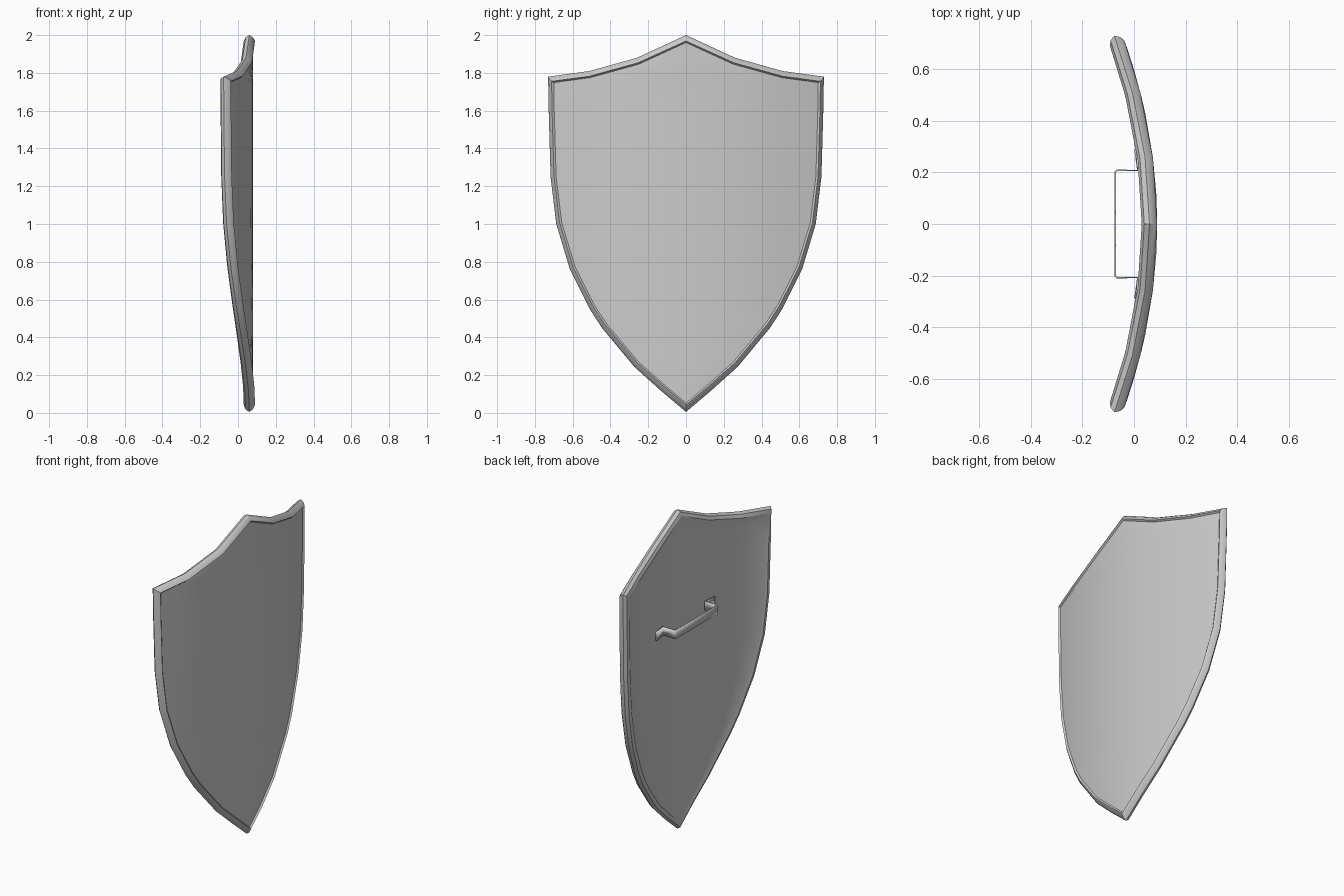
import bpy, bmesh, math
from mathutils import Vector

if "Cube" in bpy.data.objects:
    bpy.data.objects.remove(bpy.data.objects["Cube"])

# Half outline (y, z) from the top tip down to the bottom tip
HALF = [(0, 2.0), (0.26, 1.88), (0.51, 1.81), (0.73, 1.78), (0.727, 1.6), (0.717, 1.25),
        (0.687, 1.0), (0.615, 0.76), (0.51, 0.55), (0.445, 0.45), (0.275, 0.245),
        (0.13, 0.115), (0, 0.005)]
OUTLINE = [Vector(p) for p in HALF] + [Vector((-y, z)) for y, z in HALF[-2:0:-1]]
N, LAST = len(OUTLINE), len(HALF) - 1
CURVE = 0.255


def bend(y, z, off):
    """Place a point on the bowed shield, pushed along its normal."""
    n = Vector((1, 2 * CURVE * y)).normalized()
    return (0.06 - CURVE * y * y + off * n.x, y + off * n.y, z)


def inset(d):
    """Outline moved inwards by d with mitred corners."""
    pts = []
    for i, p in enumerate(OUTLINE):
        a = (p - OUTLINE[i - 1]).normalized()
        b = (OUTLINE[(i + 1) % N] - p).normalized()
        na, nb = Vector((a.y, -a.x)), Vector((b.y, -b.x))
        pts.append(p + (na + nb) * d / (1 + na.dot(nb)))
    return pts


def finish(bm, name, angle):
    bmesh.ops.recalc_face_normals(bm, faces=bm.faces)
    me = bpy.data.meshes.new(name)
    bm.to_mesh(me)
    bm.free()
    ob = bpy.data.objects.new(name, me)
    bpy.context.collection.objects.link(ob)
    bpy.context.view_layer.objects.active = ob
    ob.select_set(True)
    bpy.ops.object.shade_smooth_by_angle(angle=math.radians(angle))
    ob.select_set(False)
    return ob


# Shield body: rounded rim section (inset, offset) from back to front
bm = bmesh.new()
SECTION = [(0.055, -0.025), (0.03, -0.03), (0.01, -0.02), (0, 0), (0.012, 0.02),
           (0.028, 0.03), (0.036, 0.02)]
rings = []
for d, off in SECTION:
    pts = inset(d)
    rings.append(([bm.verts.new(bend(p.x, p.y, off)) for p in pts], pts, off))
for (r, _, _), (s, _, _) in zip(rings, rings[1:]):
    for i in range(N):
        j = (i + 1) % N
        bm.faces.new((r[i], r[j], s[j], s[i]))

# Curved back and front panels, made of rows between mirrored outline points
COLS = 12
for ring, pts, off in (rings[0], rings[-1]):
    rows = [[ring[0]]]
    for i in range(1, LAST):
        y, z = pts[i]
        mid = [bm.verts.new(bend(y * (1 - 2 * c / COLS), z, off)) for c in range(1, COLS)]
        rows.append([ring[i]] + mid + [ring[N - i]])
    rows.append([ring[LAST]])
    for a, b in zip(rows, rows[1:]):
        for c in range(COLS):
            if len(a) == 1:
                bm.faces.new((a[0], b[c], b[c + 1]))
            elif len(b) == 1:
                bm.faces.new((a[c], b[0], a[c + 1]))
            else:
                bm.faces.new((a[c], b[c], b[c + 1], a[c + 1]))
finish(bm, "shield_body", 35)

# Handle: bent flat strap with feet resting on the back panel
side = [(0.004, 0.29), (0.014, 0.208), (-0.066, 0.208), (-0.072, 0.202)]
path = side + [(x, -y) for x, y in reversed(side)]
bm = bmesh.new()
low = [bm.verts.new((x, y, 1.305)) for x, y in path]
top = [bm.verts.new((x, y, 1.36)) for x, y in path]
for i in range(len(path) - 1):
    bm.faces.new((low[i], low[i + 1], top[i + 1], top[i]))
handle = finish(bm, "handle", 30)
solid = handle.modifiers.new("thickness", 'SOLIDIFY')
solid.thickness = 0.006
solid.offset = 0
